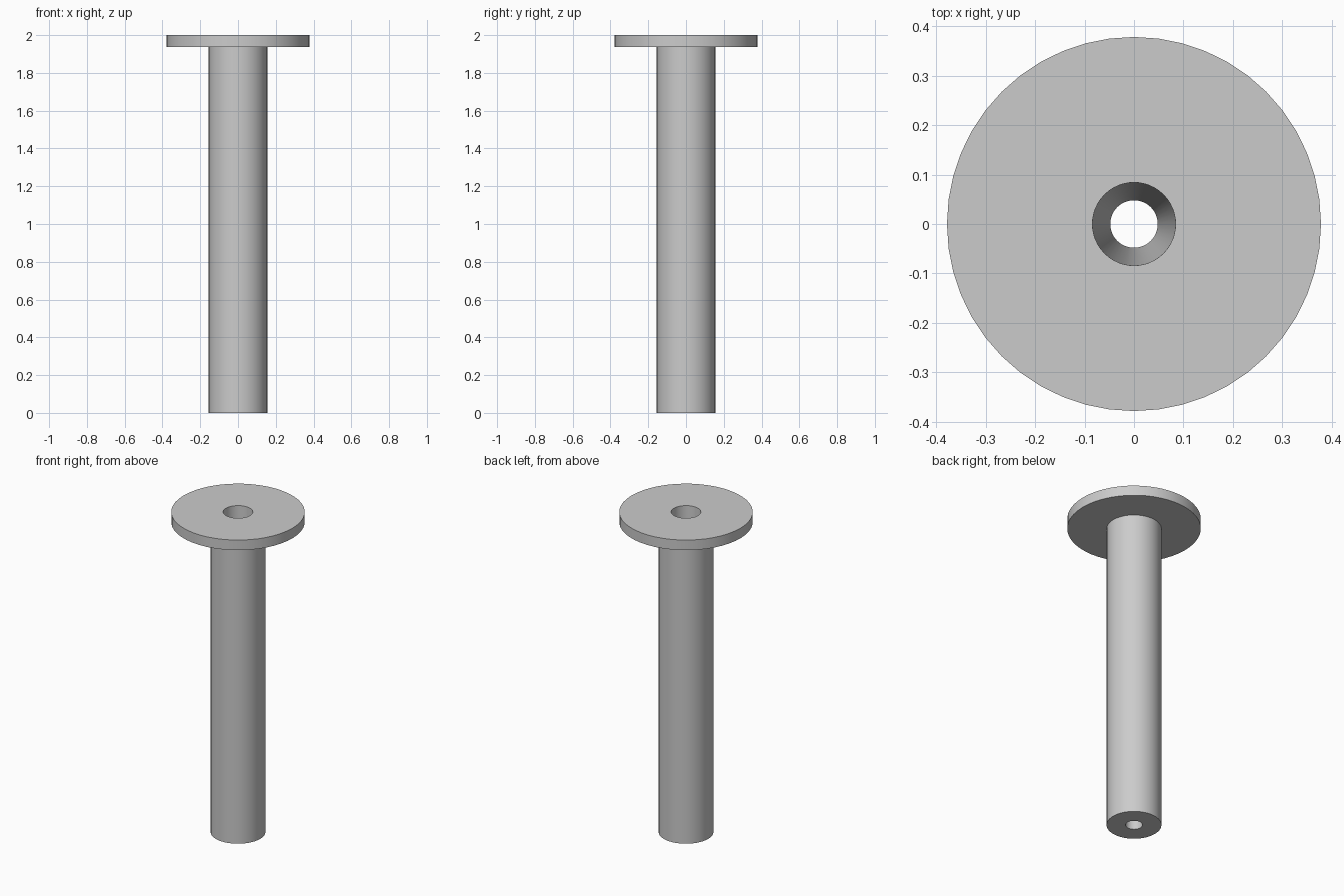
import bpy
import bmesh
import math

SEGMENTS = 48

cube = bpy.data.objects.get("Cube")
if cube:
    bpy.data.objects.remove(cube, do_unlink=True)

# Plain grey material
grey = bpy.data.materials.new("plain grey")
grey.use_nodes = True
color = (0.6, 0.6, 0.6, 1)
grey.diffuse_color = color
grey.node_tree.nodes["Principled BSDF"].inputs["Base Color"].default_value = color


def lathe(name, profile):
    """Spin a closed (radius, height) profile around the z axis."""
    bm = bmesh.new()
    verts = [bm.verts.new((r, 0, z)) for r, z in profile]
    edges = [bm.edges.new((v, verts[i - 1])) for i, v in enumerate(verts)]
    bmesh.ops.spin(bm, geom=verts + edges, cent=(0, 0, 0), axis=(0, 0, 1),
                   angle=math.tau, steps=SEGMENTS, use_merge=True)
    bmesh.ops.remove_doubles(bm, verts=bm.verts, dist=0.0001)
    bmesh.ops.recalc_face_normals(bm, faces=bm.faces)
    mesh = bpy.data.meshes.new(name)
    bm.to_mesh(mesh)
    bm.free()
    mesh.materials.append(grey)
    obj = bpy.data.objects.new(name, mesh)
    bpy.context.collection.objects.link(obj)
    bpy.ops.object.select_all(action="DESELECT")
    obj.select_set(True)
    bpy.context.view_layer.objects.active = obj
    bpy.ops.object.shade_smooth_by_angle(angle=math.radians(30))
    return obj


# Round flange, hollow shaft and tapered bore in one continuous shell
lathe("flanged_tube", [
    (0.048, 0), (0.155, 0), (0.155, 1.937),
    (0.378, 1.937), (0.378, 2), (0.084, 2),
])
